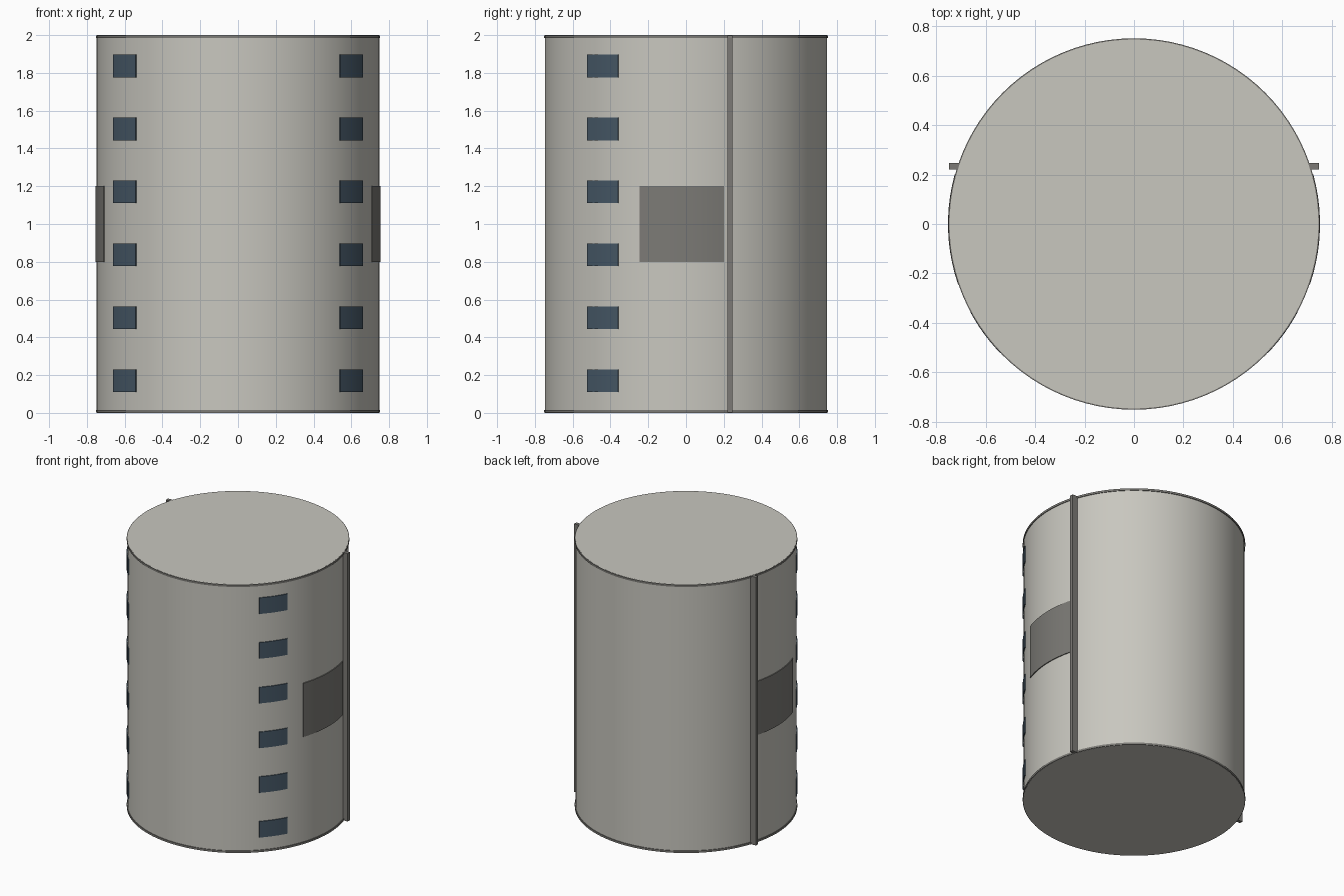
import bpy, bmesh
from math import radians, cos, sin

cube = bpy.data.objects.get("Cube")
if cube:
    bpy.data.objects.remove(cube, do_unlink=True)


def material(name, colour):
    mat = bpy.data.materials.new(name)
    mat.use_nodes = True
    mat.diffuse_color = (*colour, 1)
    mat.node_tree.nodes["Principled BSDF"].inputs["Base Color"].default_value = (*colour, 1)
    return mat


WALL = material("pale_wall", (0.58, 0.57, 0.52))
TRIM = material("dark_grey_trim", (0.20, 0.195, 0.18))
GLASS = material("blue_glass", (0.062, 0.098, 0.135))


def finish(name, bm, mat):
    bmesh.ops.recalc_face_normals(bm, faces=bm.faces)
    mesh = bpy.data.meshes.new(name)
    bm.to_mesh(mesh)
    bm.free()
    mesh.materials.append(mat)
    obj = bpy.data.objects.new(name, mesh)
    bpy.context.collection.objects.link(obj)
    bpy.ops.object.select_all(action="DESELECT")
    obj.select_set(True)
    bpy.context.view_layer.objects.active = obj
    bpy.ops.object.shade_smooth_by_angle(angle=radians(30))
    return obj


def curved_plate(name, mat, radii, angles, heights, steps):
    """Sweep a small rectangle around the z axis; a full turn makes a ring."""
    bm = bmesh.new()
    (r0, r1), (a0, a1), (z0, z1) = radii, angles, heights
    closed = a1 - a0 >= 360
    loops = []
    for i in range(steps if closed else steps + 1):
        a = radians(a0 + (a1 - a0) * i / steps)
        corners = ((r0, z0), (r1, z0), (r1, z1), (r0, z1))
        loops.append([bm.verts.new((r * cos(a), r * sin(a), z)) for r, z in corners])
    pairs = list(zip(loops, loops[1:]))
    if closed:
        pairs.append((loops[-1], loops[0]))
    else:
        bm.faces.new(loops[0])
        bm.faces.new(loops[-1])
    for a, b in pairs:
        for j in range(4):
            k = (j + 1) % 4
            bm.faces.new((a[j], a[k], b[k], b[j]))
    return finish(name, bm, mat)


# Main drum
bm = bmesh.new()
bmesh.ops.create_cone(bm, cap_ends=True, segments=96, radius1=0.747, radius2=0.747, depth=2)
bmesh.ops.translate(bm, verts=bm.verts, vec=(0, 0, 1))
finish("drum_wall", bm, WALL)

# Thin rims at both ends
for name, z in (("bottom_rim", 0.001), ("top_rim", 1.984)):
    curved_plate(name, TRIM, (0.74, 0.752), (0, 360), (z, z + 0.015), 96)

for side, sign in (("left", 1), ("right", -1)):
    def span(a0, a1):
        return (a0, a1) if sign > 0 else (180 - a1, 180 - a0)

    # Column of windows
    for i in range(6):
        z = 0.17 + i / 3
        curved_plate(f"{side}_window_{i + 1}", GLASS, (0.744, 0.753),
                     span(-44, -28.5), (z - 0.06, z + 0.06), 6)

    # Side panel
    curved_plate(f"{side}_panel", TRIM, (0.744, 0.7535), span(-19, 15.4), (0.8, 1.2), 10)

    # Full-height vertical fin
    bm = bmesh.new()
    bmesh.ops.create_cube(bm, size=1)
    bmesh.ops.scale(bm, verts=bm.verts, vec=(0.05, 0.026, 1.998))
    bmesh.ops.translate(bm, verts=bm.verts, vec=(sign * 0.724, 0.234, 1))
    finish(f"{side}_fin", bm, TRIM)
